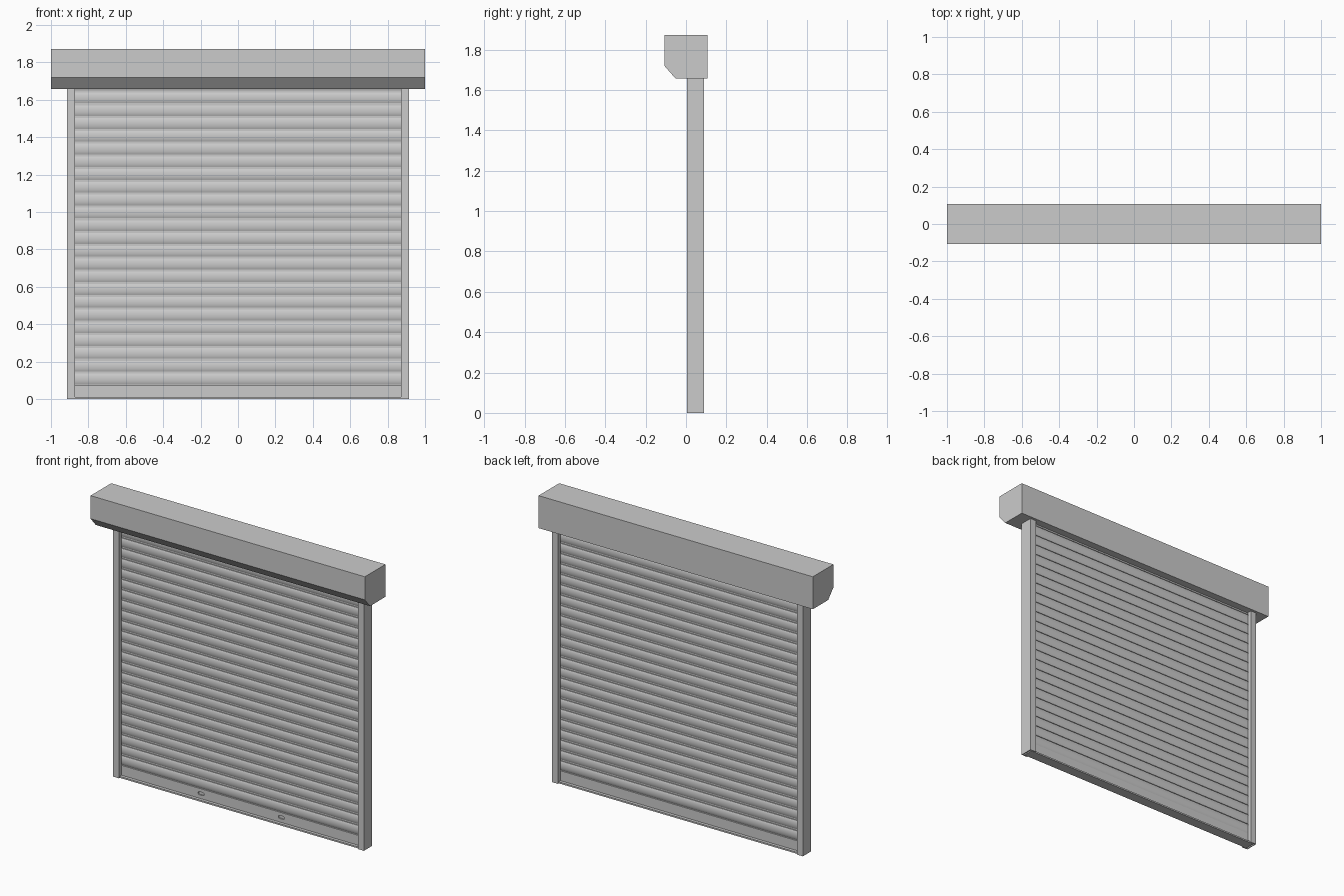
import bpy, bmesh, math
from mathutils import Vector

if "Cube" in bpy.data.objects:
    bpy.data.objects.remove(bpy.data.objects["Cube"])

PITCH = 0.0683      # slat spacing
YC = 0.047          # curtain centre depth


def extrude(name, profile, to_world, length, smooth=False):
    """Closed 2D profile, placed by to_world, extruded along a vector."""
    bm = bmesh.new()
    face = bm.faces.new([bm.verts.new(to_world(a, b)) for a, b in profile])
    res = bmesh.ops.extrude_face_region(bm, geom=[face], use_keep_orig=True)
    new = [g for g in res["geom"] if isinstance(g, bmesh.types.BMVert)]
    bmesh.ops.translate(bm, verts=new, vec=Vector(length))
    bmesh.ops.recalc_face_normals(bm, faces=bm.faces)
    mesh = bpy.data.meshes.new(name)
    bm.to_mesh(mesh)
    bm.free()
    ob = bpy.data.objects.new(name, mesh)
    bpy.context.collection.objects.link(ob)
    if smooth:
        bpy.ops.object.select_all(action='DESELECT')
        ob.select_set(True)
        bpy.context.view_layer.objects.active = ob
        bpy.ops.object.shade_smooth_by_angle(angle=math.radians(30))
    return ob


def across(name, profile, half, smooth=False):
    """Profile in (y, z) run across the full width."""
    return extrude(name, profile, lambda y, z: (-half, y, z), (2 * half, 0, 0), smooth)


# Roller housing with chamfered lower front edge
across("housing", [(-0.107, 1.872), (-0.107, 1.72), (-0.053, 1.658),
                   (0.107, 1.658), (0.107, 1.872)], 1.0)

# Side guide rails: C channels opening inward, with lips beside the curtain
o, i, t = 0.915, 0.872, 0.006
y0, y1, s0, s1 = 0.005, 0.09, 0.031, 0.063
rail = extrude("guide_rail",
               [(o, y0), (i, y0), (i, s0), (i + t, s0), (i + t, y0 + t), (o - t, y0 + t),
                (o - t, y1 - t), (i + t, y1 - t), (i + t, s1), (i, s1), (i, y1), (o, y1)],
               lambda x, y: (x, y, 0), (0, 0, 1.66))
rail.modifiers.new("mirror", 'MIRROR').use_axis = (True, False, False)

# Curtain slat: gently bowed faces with a narrow neck joining the next slat
body, neck, n = PITCH - 0.011, 0.006, 8
z0 = 0.079


def bow(k):
    u = k / n
    return 0.008 + 0.006 * math.sin(math.pi * u) ** 0.7 if 0 < k < n else 0.008


front = [(YC - bow(k), z0 + body * k / n) for k in range(n + 1)]
back = [(2 * YC - y, z) for y, z in reversed(front)]
top = z0 + body
slat = across("slats",
              front + [(YC - neck / 2, top), (YC - neck / 2, z0 + PITCH),
                       (YC + neck / 2, z0 + PITCH), (YC + neck / 2, top)] + back,
              0.9, True)
arr = slat.modifiers.new("stack", 'ARRAY')
arr.count = 24
arr.use_relative_offset = False
arr.use_constant_offset = True
arr.constant_offset_displace = (0, 0, PITCH)

# Bottom bar with a wide foot
h, f = 0.014, 0.034
bar = across("bottom_bar",
             [(YC - f, 0), (YC - f, 0.01), (YC - h, 0.01), (YC - h, 0.075), (YC - 0.005, 0.075),
              (YC - 0.005, 0.08), (YC + 0.005, 0.08), (YC + 0.005, 0.075), (YC + h, 0.075),
              (YC + h, 0.01), (YC + f, 0.01), (YC + f, 0)], 0.9)

# Two rounded slots recessed in the bar front
for side, cx in (("left", -0.293), ("right", 0.293)):
    slot = []
    for k in range(18):
        half, j = divmod(k, 9)
        a = math.pi * (j / 8 + half) - math.pi / 2
        slot.append((cx + (0.012 if half == 0 else -0.012) + 0.010 * math.cos(a),
                     0.043 + 0.010 * math.sin(a)))
    cutter = extrude("slot_cutter_" + side, slot, lambda x, z: (x, 0.02, z), (0, 0.021, 0))
    cutter.hide_render = True
    cutter.hide_viewport = False
    cutter.display_type = 'WIRE'
    cut = bar.modifiers.new("slot_" + side, 'BOOLEAN')
    cut.operation = 'DIFFERENCE'
    cut.solver = 'EXACT'
    cut.object = cutter
